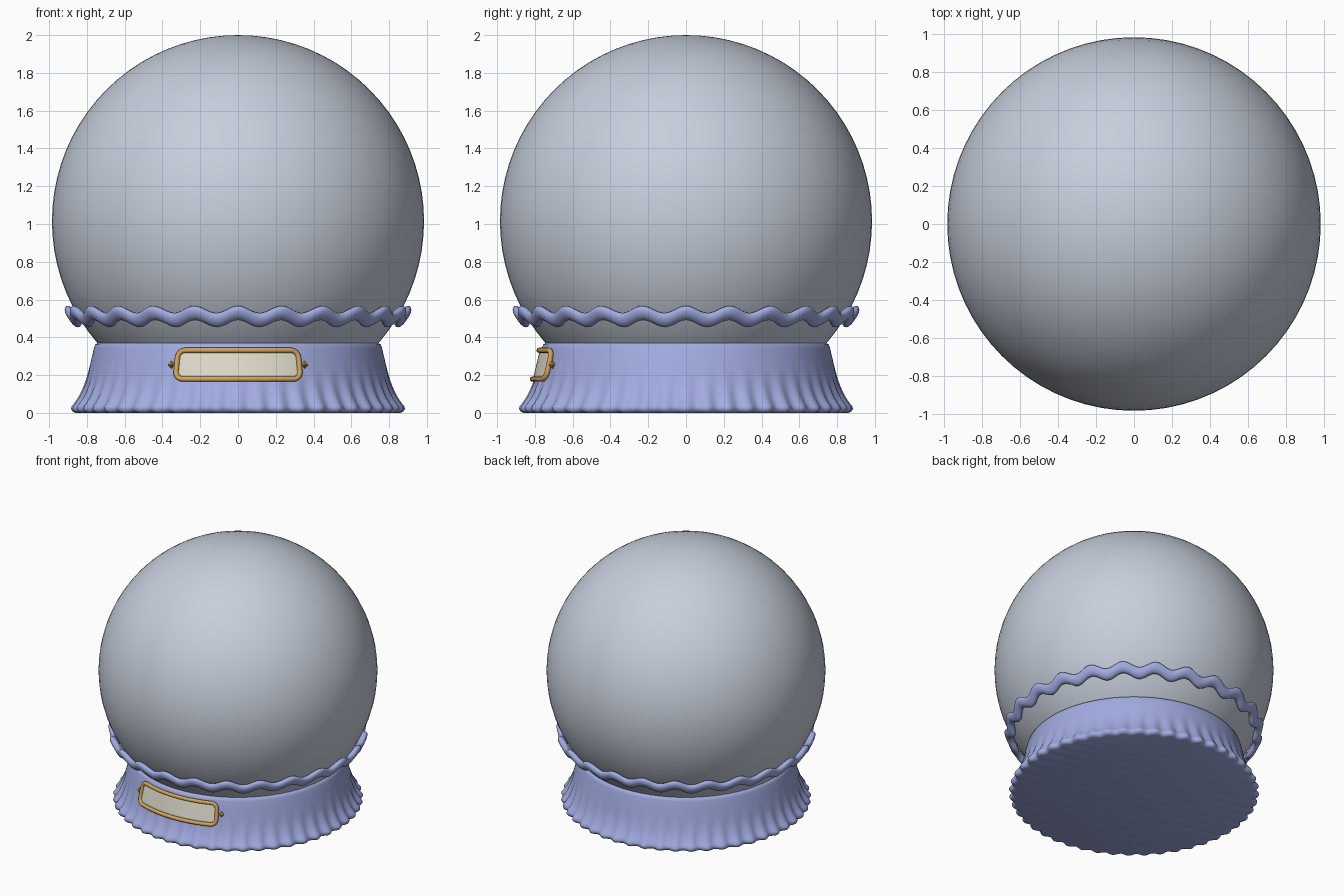
import bpy, bmesh, math
from math import sin, cos, pi, sqrt

cube = bpy.data.objects.get("Cube")
if cube:
    bpy.data.objects.remove(cube, do_unlink=True)


def material(name, rgb):
    m = bpy.data.materials.new(name)
    m.use_nodes = True
    m.diffuse_color = (*rgb, 1)
    bsdf = next(n for n in m.node_tree.nodes if n.type == 'BSDF_PRINCIPLED')
    bsdf.inputs["Base Color"].default_value = (*rgb, 1)
    return m


glass = material("pale_grey_glass", (0.57, 0.62, 0.71))
periwinkle = material("periwinkle", (0.36, 0.41, 0.75))
gold = material("gold", (0.64, 0.37, 0.10))
cream = material("cream", (0.73, 0.70, 0.60))


def finish(name, bm, mat, smooth=True):
    bmesh.ops.recalc_face_normals(bm, faces=bm.faces[:])
    mesh = bpy.data.meshes.new(name)
    bm.to_mesh(mesh)
    bm.free()
    ob = bpy.data.objects.new(name, mesh)
    bpy.context.collection.objects.link(ob)
    mesh.materials.append(mat)
    if smooth:
        bpy.ops.object.select_all(action='DESELECT')
        ob.select_set(True)
        bpy.context.view_layer.objects.active = ob
        bpy.ops.object.shade_smooth_by_angle(angle=math.radians(50))
    return ob


def ring_mesh(rings, closed_section):
    """Bridge a list of closed point rings, capping the ends if they are open."""
    bm = bmesh.new()
    loops = [[bm.verts.new(p) for p in ring] for ring in rings]
    n = len(loops[0])
    pairs = list(zip(loops, loops[1:]))
    if closed_section:
        pairs.append((loops[-1], loops[0]))
    else:
        bm.faces.new(loops[0])
        bm.faces.new(loops[-1])
    for a, b in pairs:
        for i in range(n):
            j = (i + 1) % n
            bm.faces.new((a[i], a[j], b[j], b[i]))
    return bm


# Flared base profile: height, radius
PROFILE = [(0.0, 0.845), (0.006, 0.862), (0.02, 0.872), (0.035, 0.87),
           (0.05, 0.858), (0.075, 0.842), (0.10, 0.829), (0.14, 0.813),
           (0.18, 0.801), (0.23, 0.789), (0.29, 0.775), (0.345, 0.762),
           (0.362, 0.756), (0.37, 0.742)]


def base_radius(z):
    for (z0, r0), (z1, r1) in zip(PROFILE, PROFILE[1:]):
        if z <= z1:
            return r0 + (r1 - r0) * (z - z0) / (z1 - z0)
    return PROFILE[-1][1]


def on_base(angle, z, lift=0.0):
    """Point on the base wall, angle measured from the front."""
    r = base_radius(z) + lift
    return (r * sin(angle), -r * cos(angle), z)


# Glass globe
bm = bmesh.new()
bmesh.ops.create_uvsphere(bm, u_segments=72, v_segments=40, radius=0.985)
bmesh.ops.translate(bm, verts=bm.verts[:], vec=(0, 0, 1.015))
finish("globe", bm, glass)

# Base with flutes that fade out up the wall
FLUTES, STEPS = 48, 384
rings = []
for z, r in PROFILE:
    depth = 0.013 * max(0, 1 - z / 0.22)
    rings.append([on_base(2 * pi * i / STEPS, z, depth * cos(FLUTES * 2 * pi * i / STEPS))
                  for i in range(STEPS)])
finish("fluted_base", ring_mesh(rings, False), periwinkle)

# Wavy frill: a tilted oval section swept round the globe
WAVES, STEPS, SIDES = 24, 288, 16
TILT = math.radians(58)
rings = []
for i in range(STEPS):
    a = 2 * pi * i / STEPS
    wave = cos(WAVES * a)
    ring = []
    for k in range(SIDES):
        t = 2 * pi * k / SIDES
        u, v = 0.042 * cos(t), 0.025 * sin(t)
        r = 0.877 + u * cos(TILT) - v * sin(TILT) + 0.010 * wave
        z = 0.51 + u * sin(TILT) + v * cos(TILT) + 0.019 * wave
        ring.append((r * sin(a), -r * cos(a), z))
    rings.append(ring)
finish("wavy_frill", ring_mesh(rings, True), periwinkle)

# Name plate outline, wrapped on the base wall
MID, HALF_H, HALF_A, CORNER, WALL = 0.255, 0.076, 0.42, 0.04, 0.79

# Plate
bm = bmesh.new()
COLS, ROWS = 48, 6
cols = []
for i in range(COLS + 1):
    a = HALF_A * (2 * i / COLS - 1)
    into = max(0, CORNER - (HALF_A - abs(a)) * WALL)
    h = HALF_H - CORNER + sqrt(max(0, CORNER ** 2 - into ** 2))
    cols.append([bm.verts.new(on_base(a, MID + h * (2 * j / ROWS - 1), 0.009))
                 for j in range(ROWS + 1)])
for p, q in zip(cols, cols[1:]):
    for j in range(ROWS):
        bm.faces.new((p[j], q[j], q[j + 1], p[j + 1]))
plate = finish("name_plate", bm, cream)
thick = plate.modifiers.new("thickness", 'SOLIDIFY')
thick.thickness = 0.008

# Frame: rounded rectangle path swept with a round section
path = []
for cx, cz, start in ((1, 1, 0), (-1, 1, 1), (-1, -1, 2), (1, -1, 3)):
    for k in range(7):
        t = (start + k / 6) * pi / 2
        a = cx * (HALF_A - CORNER / WALL) + CORNER * cos(t) / WALL
        path.append((a, MID + cz * (HALF_H - CORNER) + CORNER * sin(t)))
dense = []
for (a0, z0), (a1, z1) in zip(path, path[1:] + path[:1]):
    n = max(1, int(abs(a1 - a0) / 0.04))
    dense += [(a0 + (a1 - a0) * s / n, z0 + (z1 - z0) * s / n) for s in range(n)]
curve = bpy.data.curves.new("plate_frame", 'CURVE')
curve.dimensions = '3D'
curve.bevel_depth = 0.014
curve.bevel_resolution = 3
spline = curve.splines.new('POLY')
spline.points.add(len(dense) - 1)
for point, (a, z) in zip(spline.points, dense):
    point.co = (*on_base(a, z, 0.012), 1)
spline.use_cyclic_u = True
spline.use_smooth = True
curve.materials.append(gold)
bpy.context.collection.objects.link(bpy.data.objects.new("plate_frame", curve))

# Diamond studs at the frame ends
for side, label in ((1, "left"), (-1, "right")):
    bm = bmesh.new()
    bmesh.ops.create_uvsphere(bm, u_segments=4, v_segments=2, radius=0.024)
    bmesh.ops.bevel(bm, geom=bm.edges[:], offset=0.003, segments=1, affect='EDGES')
    bmesh.ops.translate(bm, verts=bm.verts[:], vec=on_base(side * 0.462, MID, 0.006))
    finish(label + "_stud", bm, gold, smooth=False)
